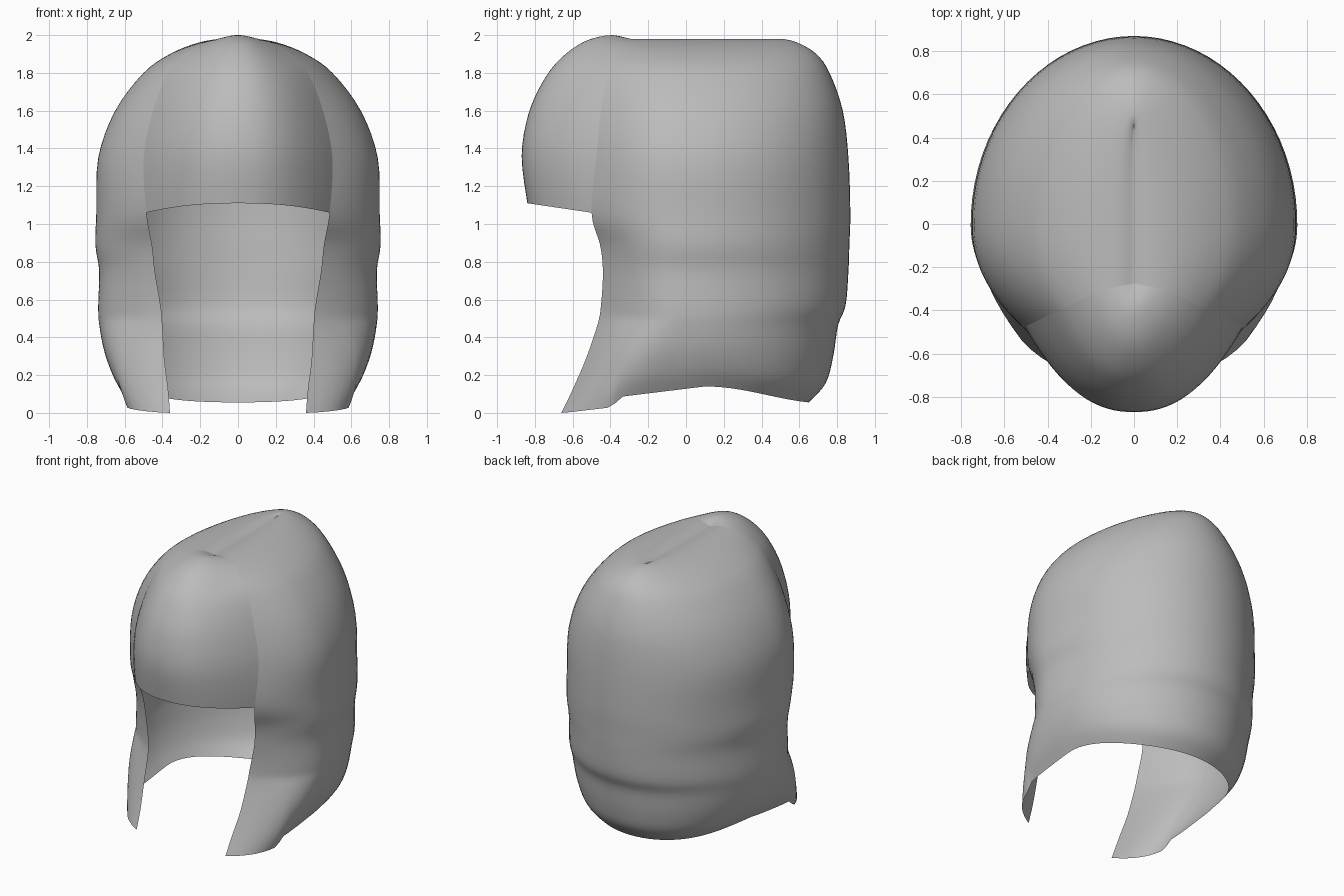
import bpy, bmesh, math
from mathutils import Vector

cube = bpy.data.objects.get("Cube")
if cube:
    bpy.data.objects.remove(cube)

hair_grey = bpy.data.materials.new("hair grey")
hair_grey.use_nodes = True
GREY = (0.5, 0.5, 0.5, 1)
hair_grey.diffuse_color = GREY
hair_grey.node_tree.nodes["Principled BSDF"].inputs["Base Color"].default_value = GREY


def spline(rows, steps=4):
    """Smoothly interpolate a table of rows (Catmull-Rom)."""
    last = len(rows) - 1
    result = []
    for i in range(last):
        quad = [rows[min(max(i + k, 0), last)] for k in (-1, 0, 1, 2)]
        for step in range(steps):
            t = step / steps
            result.append([
                b + t * (c - a) / 2 + t * t * (a - 2.5 * b + 2 * c - d / 2)
                + t ** 3 * (1.5 * (b - c) + (d - a) / 2)
                for a, b, c, d in zip(*quad)])
    result.append(list(rows[-1]))
    return result


def loft(name, rings):
    """Skin open rings of equal length into a smooth, outward-facing sheet."""
    bm = bmesh.new()
    grid = [[bm.verts.new(p) for p in ring] for ring in rings]
    for low, high in zip(grid, grid[1:]):
        for j in range(len(low) - 1):
            bm.faces.new((low[j], low[j + 1], high[j + 1], high[j]))
    bmesh.ops.remove_doubles(bm, verts=bm.verts, dist=0.0005)
    bmesh.ops.recalc_face_normals(bm, faces=bm.faces)
    centre = Vector((0, 0, 1))
    outward = sum(f.normal.dot(f.calc_center_median() - centre) for f in bm.faces)
    if outward < 0:
        bmesh.ops.reverse_faces(bm, faces=bm.faces)
    mesh = bpy.data.meshes.new(name)
    bm.to_mesh(mesh)
    bm.free()
    mesh.materials.append(hair_grey)
    obj = bpy.data.objects.new(name, mesh)
    bpy.context.collection.objects.link(obj)
    for poly in mesh.polygons:
        poly.use_smooth = True


def hem_lift(y):
    """Height of the lower hem: low front tips, a step, then a shallow arch."""
    if y < -0.39:
        return 0.03 * max(0, y + 0.65) / 0.26
    if y < 0.1:
        step = min(1, (y + 0.39) / 0.04)
        return 0.03 + 0.05 * step + 0.06 * (y + 0.39) / 0.49
    return 0.05 + 0.09 * math.cos((y - 0.1) * 2.4) ** 2


def hair_ring(z, width, back, edge_x, edge_y, half=36):
    """Horseshoe section: half ellipse behind, tapering to the face opening."""
    near_hem = max(0, 1 - z / 0.5)
    power = 2.2 + 2.8 * near_hem
    ring = []
    for j in range(-half, half + 1):
        s = abs(j) / half
        side = 1 if j > 0 else -1
        if s < 0.55:
            a = s / 0.55 * math.pi / 2
            x, y = width * math.sin(a), back * math.cos(a)
        else:
            t = (s - 0.55) / 0.45
            x, y = width - (width - edge_x) * t ** power, edge_y * t
        ring.append((side * x if j else 0, y, z + hem_lift(y) * near_hem))
    return ring


# Main hair: height, half width, back depth, opening half width, opening depth
hair_rows = spline([
    (0.00, 0.61, 0.65, 0.36, -0.66),
    (0.12, 0.665, 0.74, 0.37, -0.60),
    (0.28, 0.71, 0.78, 0.39, -0.53),
    (0.46, 0.735, 0.805, 0.40, -0.47),
    (0.57, 0.74, 0.845, 0.41, -0.45),
    (0.75, 0.735, 0.86, 0.44, -0.44),
    (0.89, 0.755, 0.865, 0.455, -0.455),
    (1.06, 0.75, 0.87, 0.485, -0.50),
    (1.35, 0.74, 0.86, 0.50, -0.475),
    (1.60, 0.65, 0.83, 0.45, -0.45),
    (1.80, 0.50, 0.76, 0.37, -0.41),
    (1.90, 0.36, 0.69, 0.28, -0.37),
    (1.96, 0.21, 0.59, 0.18, -0.32),
    (1.98, 0.08, 0.50, 0.08, -0.29),
    (1.965, 0.0, 0.45, 0.0, -0.275),
])
loft("main_hair", [hair_ring(*r) for r in hair_rows])


def fringe_ring(middle, hair_row, half=16):
    """Arc bulging forward between the two sides of the face opening."""
    mid_y, mid_z = middle
    edge_z, edge_x, edge_y = hair_row[0], hair_row[3], hair_row[4]
    ring = []
    for j in range(-half, half + 1):
        u = j / half
        k = abs(u) ** 2.3
        ring.append((edge_x * u, mid_y + (edge_y - mid_y) * k,
                     mid_z + (edge_z - mid_z) * k))
    return ring


# Fringe: centre line depth and height, edges shared with the main hair
fringe_middle = spline([
    (-0.84, 1.11), (-0.87, 1.36), (-0.835, 1.58), (-0.76, 1.75),
    (-0.67, 1.87), (-0.54, 1.965), (-0.39, 2.00), (-0.275, 1.965),
])
loft("fringe", [fringe_ring(m, r)
                for m, r in zip(fringe_middle, hair_rows[-len(fringe_middle):])])
